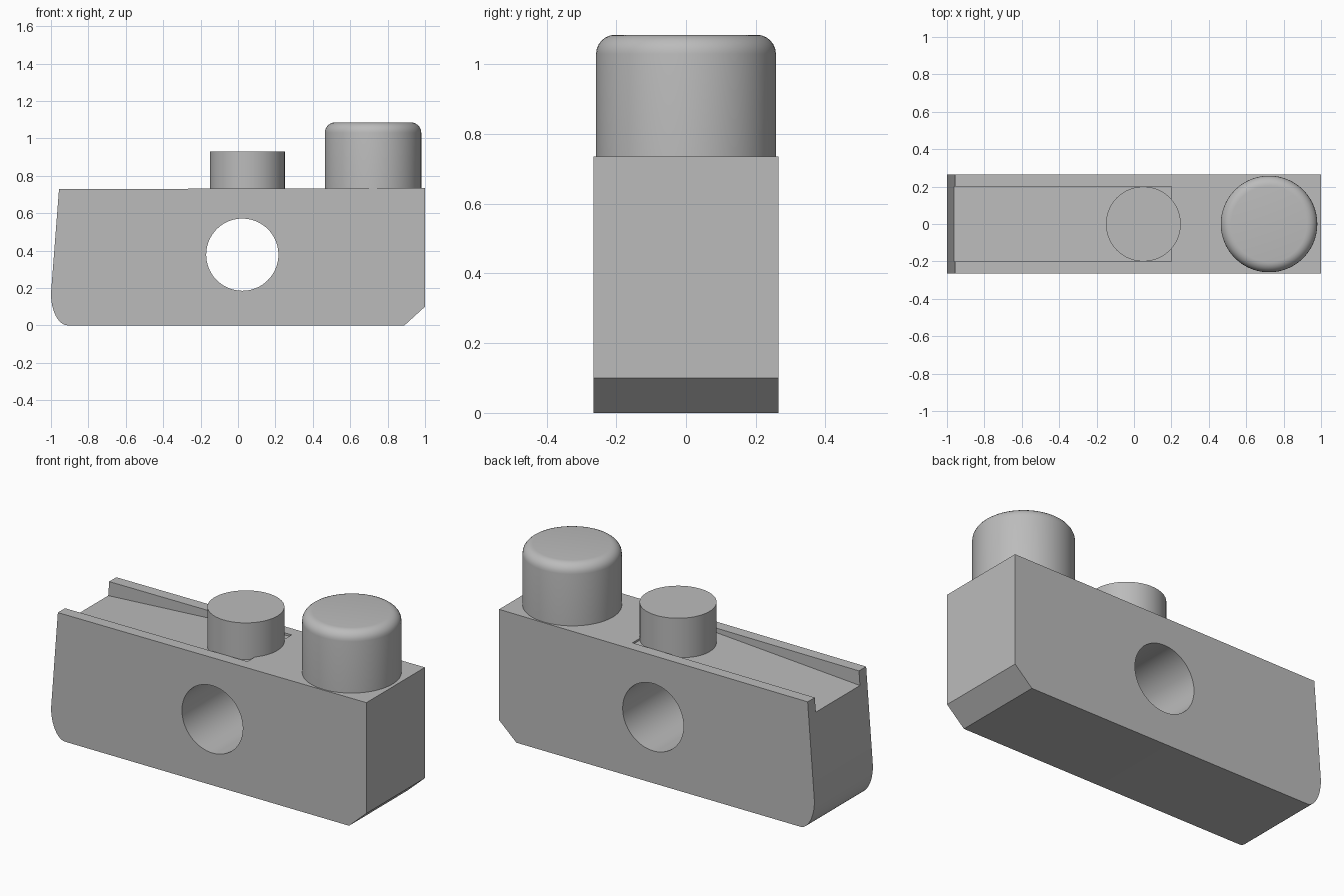
import bpy, bmesh, math
from mathutils import Matrix

cube = bpy.data.objects.get("Cube")
if cube:
    bpy.data.objects.remove(cube, do_unlink=True)

HALF_WIDTH = 0.265
GREY = (0.5, 0.5, 0.5, 1)

grey = bpy.data.materials.new("plain grey")
grey.diffuse_color = GREY
grey.use_nodes = True
grey.node_tree.nodes["Principled BSDF"].inputs["Base Color"].default_value = GREY


def add_object(name, bm):
    bmesh.ops.recalc_face_normals(bm, faces=bm.faces)
    mesh = bpy.data.meshes.new(name)
    bm.to_mesh(mesh)
    bm.free()
    mesh.materials.append(grey)
    obj = bpy.data.objects.new(name, mesh)
    bpy.context.collection.objects.link(obj)
    return obj


def extruded(name, profile, half):
    """Side profile (x, z) extruded along y."""
    bm = bmesh.new()
    face = bm.faces.new([bm.verts.new((x, -half, z)) for x, z in profile])
    new = bmesh.ops.extrude_face_region(bm, geom=[face])["geom"]
    verts = [v for v in new if isinstance(v, bmesh.types.BMVert)]
    bmesh.ops.translate(bm, verts=verts, vec=(0, 2 * half, 0))
    return add_object(name, bm)


def cylinder(name, radius, length, matrix):
    bm = bmesh.new()
    bmesh.ops.create_cone(bm, cap_ends=True, segments=96, radius1=radius,
                          radius2=radius, depth=length, matrix=matrix)
    return add_object(name, bm)


def upright(name, x, radius, bottom, top):
    return cylinder(name, radius, top - bottom,
                    Matrix.Translation((x, 0, (bottom + top) / 2)))


def smooth(obj):
    bpy.ops.object.select_all(action="DESELECT")
    obj.select_set(True)
    bpy.context.view_layer.objects.active = obj
    bpy.ops.object.shade_smooth_by_angle(angle=math.radians(25))


def cut(obj, cutter):
    mod = obj.modifiers.new(cutter.name, "BOOLEAN")
    mod.operation = "DIFFERENCE"
    mod.solver = "EXACT"
    mod.object = cutter
    bpy.context.view_layer.objects.active = obj
    bpy.ops.object.modifier_apply(modifier=mod.name)
    bpy.data.objects.remove(cutter, do_unlink=True)


# Block: leaning end with a rounded lower corner, chamfer at the other end
corner = []
for i in range(13):
    a = math.radians(90 * i / 12)
    corner.append((-0.91 - 0.09 * math.sin(a), 0.17 - 0.17 * math.cos(a)))
block = extruded("block", corner + [(-0.957, 0.728), (1, 0.735),
                                    (1, 0.1), (0.89, 0)], HALF_WIDTH)

# Cross hole through the block
cut(block, cylinder("cross_hole", 0.193, 1,
                    Matrix.Translation((0.023, 0, 0.378))
                    @ Matrix.Rotation(math.pi / 2, 4, "X")))

# Sloping groove between two rails
cut(block, extruded("groove", [(-1.1, 0.637), (0.2, 0.722),
                               (0.2, 0.9), (-1.1, 0.9)], 0.2))
smooth(block)

# Short pin standing in the groove
smooth(upright("short_pin", 0.05, 0.2, 0.69, 0.93))

# Large button with a rounded top rim
button = upright("large_button", 0.722, 0.258, 0.72, 1.085)
bm = bmesh.new()
bm.from_mesh(button.data)
rim = [e for e in bm.edges if all(v.co.z > 1 for v in e.verts)]
bmesh.ops.bevel(bm, geom=rim, offset=0.055, segments=6, profile=0.5,
                affect="EDGES")
bm.to_mesh(button.data)
bm.free()
smooth(button)
